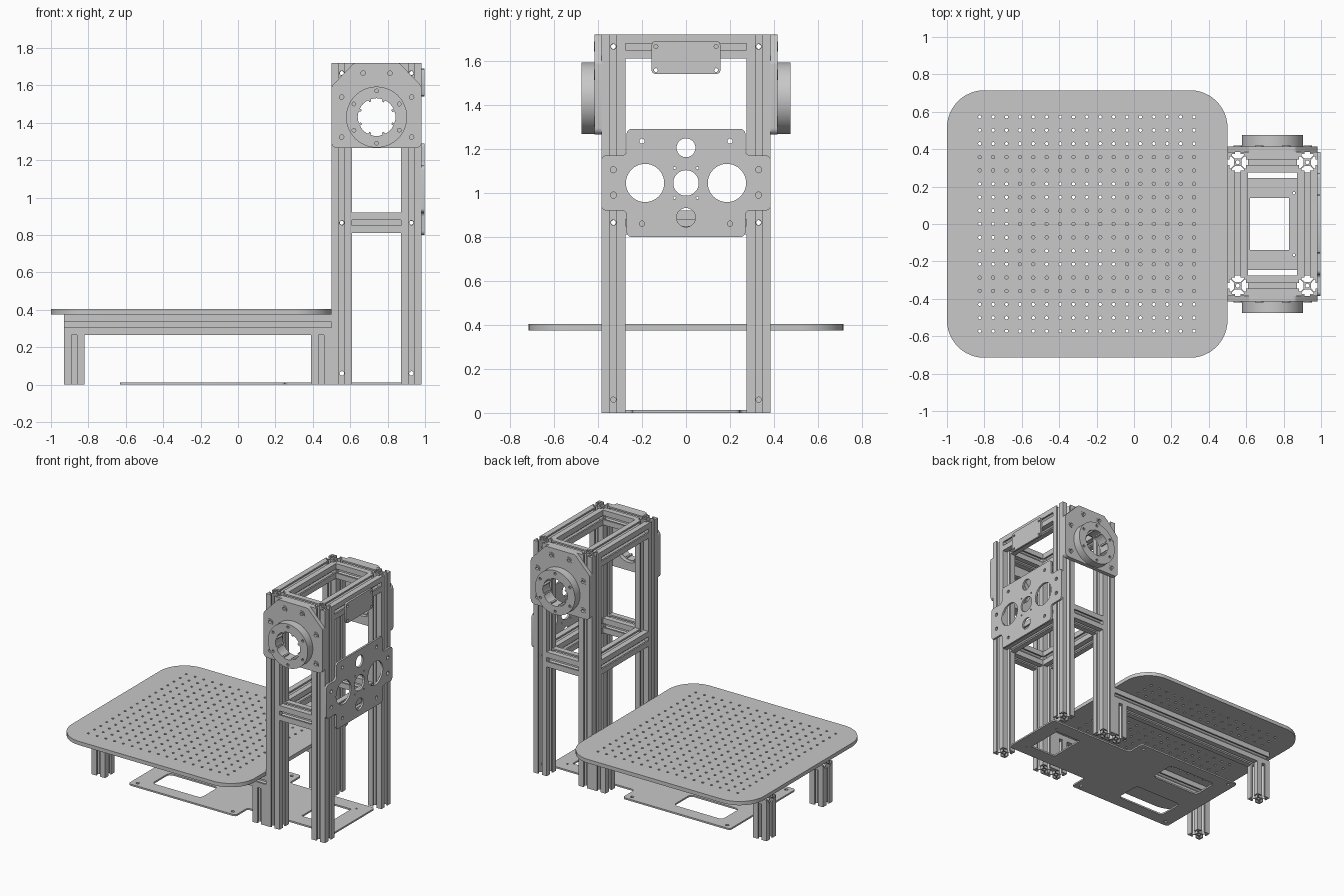
import bpy, bmesh, math
from mathutils import Vector, Matrix

cube = bpy.data.objects.get("Cube")
if cube:
    bpy.data.objects.remove(cube, do_unlink=True)

GREY = (0.58, 0.58, 0.58, 1)
metal = bpy.data.materials.new("grey_metal")
metal.use_nodes = True
metal.diffuse_color = GREY
metal.node_tree.nodes["Principled BSDF"].inputs["Base Color"].default_value = GREY

# Local (u, v, normal) axes for shapes extruded along each world axis
FRAMES = {
    "x": Matrix(((0, 0, 1), (1, 0, 0), (0, 1, 0))),
    "y": Matrix(((1, 0, 0), (0, 0, -1), (0, 1, 0))),
    "z": Matrix.Identity(3),
}
parts = []


def circle(u, v, r, n=16):
    return [(u + r * math.cos(math.tau * i / n), v + r * math.sin(math.tau * i / n))
            for i in range(n)]


def rect(u0, v0, u1, v1):
    return [(u0, v0), (u1, v0), (u1, v1), (u0, v1)]


def fillet(points, r, n=6):
    """Round every corner of a polygon."""
    out = []
    for i, p in enumerate(points):
        p = Vector(p)
        a = (Vector(points[i - 1]) - p).normalized()
        b = (Vector(points[(i + 1) % len(points)]) - p).normalized()
        half = a.angle(b) / 2
        reach = r / math.tan(half)
        centre = p + (a + b).normalized() * r / math.sin(half)
        start = (p + a * reach - centre).normalized()
        end = (p + b * reach - centre).normalized()
        for k in range(n + 1):
            t = k / n * (math.pi - 2 * half)
            w0 = math.sin(math.pi - 2 * half - t)
            w1 = math.sin(t)
            out.append(tuple(centre + (start * w0 + end * w1).normalized() * r))
    return out


def extrude(name, loops, axis, centre, length):
    """Fill an outline with holes and extrude it along an axis."""
    curve = bpy.data.curves.new(name, "CURVE")
    curve.dimensions = "2D"
    curve.fill_mode = "BOTH"
    curve.extrude = length / 2
    for loop in loops:
        spline = curve.splines.new("POLY")
        spline.points.add(len(loop) - 1)
        for pt, (u, v) in zip(spline.points, loop):
            pt.co = (u, v, 0, 1)
        spline.use_cyclic_u = True
    temp = bpy.data.objects.new(name + "_curve", curve)
    bpy.context.collection.objects.link(temp)
    graph = bpy.context.evaluated_depsgraph_get()
    mesh = bpy.data.meshes.new_from_object(temp.evaluated_get(graph))
    bpy.data.objects.remove(temp, do_unlink=True)
    bm = bmesh.new()
    bm.from_mesh(mesh)
    bmesh.ops.remove_doubles(bm, verts=bm.verts, dist=0.00005)
    bmesh.ops.transform(bm, verts=bm.verts,
                        matrix=Matrix.Translation(centre) @ FRAMES[axis].to_4x4())
    bmesh.ops.recalc_face_normals(bm, faces=bm.faces)
    bm.to_mesh(mesh)
    bm.free()
    mesh.name = name
    mesh.materials.clear()
    mesh.materials.append(metal)
    obj = bpy.data.objects.new(name, mesh)
    bpy.context.collection.objects.link(obj)
    parts.append(obj)
    return obj


# Slotted rail cross-section: one side, turned four times
H = 0.055
side = [(H, H), (0.015, H), (0.015, 0.044), (0.032, 0.044), (0.032, 0.036), (0.015, 0.02)]
side += [(-u, v) for u, v in reversed(side)][:-1]
profile = []
for c, s in ((1, 0), (0, 1), (-1, 0), (0, -1)):
    profile += [(c * u - s * v, s * u + c * v) for u, v in side]
RAIL = [profile, circle(0, 0, 0.011, 12)]


def rail(name, axis, start, length):
    centre = Vector(start)
    centre["xyz".index(axis)] += length / 2
    return extrude(name, RAIL, axis, centre, length)


def drill(obj, x, y, heights):
    """Cut bolt holes through a post in both directions."""
    cutters = []
    for axis in "xy":
        for z in heights:
            cutter = extrude("drill", [circle(0, 0, 0.012, 12)], axis, (x, y, z), 0.15)
            parts.remove(cutter)
            cutter.hide_render = True
            cutters.append(cutter)
            mod = obj.modifiers.new("bolt_hole", "BOOLEAN")
            mod.operation = "DIFFERENCE"
            mod.solver = "EXACT"
            mod.object = cutter
    graph = bpy.context.evaluated_depsgraph_get()
    mesh = bpy.data.meshes.new_from_object(obj.evaluated_get(graph))
    obj.modifiers.clear()
    obj.data = mesh
    for cutter in cutters:
        bpy.data.objects.remove(cutter, do_unlink=True)


# Tower posts and the two rectangular frames between them
XF, XB, Y, TOP = 0.555, 0.927, 0.33, 1.72
for x, row in ((XF, "inner"), (XB, "outer")):
    for y, sd in ((-Y, "front"), (Y, "back")):
        post = rail(f"{row}_{sd}_post", "z", (x, y, 0), TOP)
        drill(post, x, y, (0.06, 0.865, 1.665))
for z, level in ((0.865, "middle"), (1.665, "top")):
    for x, row in ((XF, "inner"), (XB, "outer")):
        rail(f"{level}_{row}_beam", "y", (x, -Y + H, z), 2 * (Y - H))
    for y, sd in ((-Y, "front"), (Y, "back")):
        rail(f"{level}_{sd}_beam", "x", (XF + H, y, z), XB - XF - 2 * H)

# Table rails and legs
for y, sd in ((-Y, "front"), (Y, "back")):
    rail(f"{sd}_table_rail", "x", (-0.93, y, 0.32), 1.43)
    for x, end in ((-0.875, "outer"), (0.445, "inner")):
        rail(f"{sd}_{end}_leg", "z", (x, y, 0), 0.265)

# Perforated table top
STEP = 0.0716
holes = [circle(-0.252 + i * STEP, j * STEP, 0.009, 8)
         for i in range(-8, 9) for j in range(-8, 9)]
extrude("table_top", [fillet(rect(-1, -0.715, 0.5, 0.715), 0.2, 12)] + holes,
        "z", (0, 0, 0.389), 0.028)

# Floor plate: wide under the table, narrow under the tower
W, T = 0.385, 0.245
outline = [(-0.63, -W), (0.25, -W), (0.25, -T), (0.95, -T),
           (0.95, T), (0.25, T), (0.25, W), (-0.63, W)]
loops = [fillet(outline, 0.02, 4), rect(0.62, -0.14, 0.83, 0.14)]
for s in (-1, 1):
    loops.append(fillet(rect(-0.5, s * 0.19 - 0.1, -0.1, s * 0.19 + 0.1), 0.03, 4))
    loops += [circle(x, s * 0.345, 0.012, 12) for x in (-0.58, 0.2)]
    loops.append(circle(0.855, s * 0.165, 0.007, 8))
extrude("floor_plate", loops, "z", (0, 0, 0.006), 0.012)

# Cross-shaped mounting plate on the outer face of the tower
W, T = 0.385, 0.27
outline = [(-T, 0.8), (T, 0.8), (T, 0.92), (W, 0.92), (W, 1.17), (T, 1.17),
           (T, 1.29), (-T, 1.29), (-T, 1.17), (-W, 1.17), (-W, 0.92), (-T, 0.92)]
loops = [fillet(outline, 0.022, 5), circle(0, 1.045, 0.058, 32),
         circle(0, 1.205, 0.043, 28), circle(0, 0.888, 0.043, 28)]
for s in (-1, 1):
    loops.append(circle(s * 0.186, 1.045, 0.087, 40))
    loops += [circle(s * 0.33, z, 0.014, 12) for z in (0.99, 1.105)]
    loops += [circle(s * 0.2, z, 0.012, 12) for z in (0.86, 1.235)]
    loops += [circle(s * 0.052, z, 0.006, 8) for z in (0.977, 1.113)]
extrude("mounting_plate", loops, "x", (0.989, 0, 0), 0.014)

# Small cover plate on the top beam
loops = [fillet(rect(-0.157, 1.54, 0.157, 1.69), 0.018, 2)]
loops += [circle(s * 0.137, z, 0.009, 12) for s in (-1, 1) for z in (1.558, 1.665)]
extrude("cover_plate", loops, "x", (0.989, 0, 0), 0.014)

# Bearing flanges on both sides of the tower
CX, CZ = 0.741, 1.43
outline = [(0.5, 1.265), (0.982, 1.265), (0.982, 1.595), (0.862, TOP),
           (0.62, TOP), (0.5, 1.595)]
bolts = [(CX + s * du, z) for s in (-1, 1)
         for du, z in ((0.187, 1.323), (0.187, 1.537), (0.072, 1.665))]
bore = []
for i in range(8):
    for da, r in ((-0.32, 0.1), (-0.16, 0.101), (0, 0.101), (0.16, 0.101),
                  (0.32, 0.1), (0.33, 0.088), (0.45, 0.088)):
        a = math.tau * i / 8 + da
        bore.append((CX + r * math.cos(a), CZ + r * math.sin(a)))
screws = [circle(CX + 0.14 * math.cos(a), CZ + 0.14 * math.sin(a), 0.01, 10)
          for a in (math.radians(30 + 60 * k) for k in range(6))]
for s, sd in ((-1, "front"), (1, "back")):
    extrude(f"{sd}_flange_plate",
            [fillet(outline, 0.03, 5), circle(CX, CZ, 0.105, 40)]
            + [circle(u, v, 0.012, 12) for u, v in bolts], "y", (0, s * 0.4, 0), 0.03)
    extrude(f"{sd}_bearing_ring", [circle(CX, CZ, 0.163, 64), bore] + screws,
            "y", (0, s * 0.445, 0), 0.06)
    for u, v in bolts:
        extrude(f"{sd}_flange_washer", [circle(u, v, 0.023, 20), circle(u, v, 0.012, 12)],
                "y", (0, s * 0.417, 0), 0.004)

# Smooth the round walls and keep the edges sharp
bpy.ops.object.select_all(action="DESELECT")
for obj in parts:
    obj.select_set(True)
bpy.context.view_layer.objects.active = parts[0]
bpy.ops.object.shade_smooth_by_angle(angle=math.radians(30))
